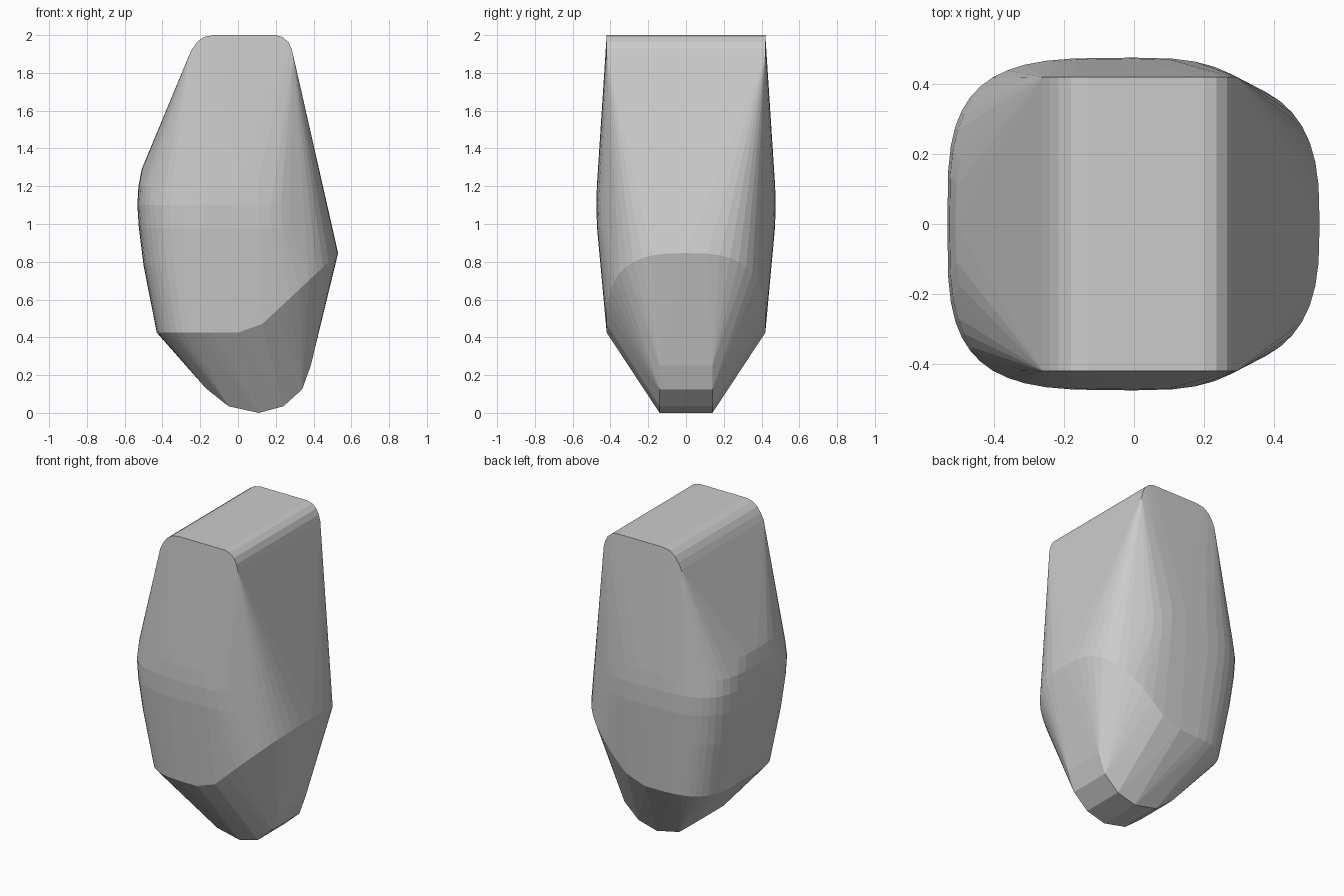
import bpy, bmesh, math

if "Cube" in bpy.data.objects:
    bpy.data.objects.remove(bpy.data.objects["Cube"])

pts = []


def ring(left, right, ry, zfun, n_left=3.6, n_right=2.9, count=48, grow=0.0):
    """Rounded-square loop; zfun gives the height from x."""
    for i in range(count):
        a = 2 * math.pi * i / count
        c, s = math.cos(a), math.sin(a)
        n, rx = (n_right, right) if c > 0 else (n_left, left)
        x = rx * math.copysign(abs(c) ** (2 / n), c)
        z = zfun(x)
        r = ry + grow * (z - 0.425)
        pts.append((x, r * math.copysign(abs(s) ** (2 / n), s), z))


def bar(profile, half):
    """Profile in x-z carried across the depth."""
    for x, z in profile:
        for y in (-half, half):
            pts.append((x, y, z))


# rounded top cap
top = [(-0.26, 1.89), (-0.24, 1.93), (-0.215, 1.965), (-0.18, 1.99), (-0.13, 2.0),
       (0.2, 2.0), (0.235, 1.99), (0.265, 1.965), (0.283, 1.93), (0.293, 1.89)]
bar(top, 0.42)

# narrow faceted foot
foot = [(-0.17, 0.13), (-0.05, 0.035), (0.11, 0.0), (0.24, 0.035), (0.34, 0.125), (0.385, 0.25)]
bar(foot, 0.14)

# lower rim: level on the left, climbing to the point on the right
ring(0.43, 0.53, 0.42, lambda x: 0.425 + max(0, x - 0.08) * 0.935, grow=0.08)

# swelling of the body
ring(0.50, 0.44, 0.452, lambda x: 0.78)
ring(0.525, 0.45, 0.471, lambda x: 0.98)
ring(0.533, 0.44, 0.475, lambda x: 1.10)
ring(0.527, 0.42, 0.472, lambda x: 1.20, n_left=3.4)
ring(0.51, 0.39, 0.464, lambda x: 1.29, n_left=2.8)

# wrap everything in one convex skin
bm = bmesh.new()
for p in pts:
    bm.verts.new(p)
hull = bmesh.ops.convex_hull(bm, input=bm.verts)
junk = {v for v in hull["geom_interior"] + hull["geom_unused"] if isinstance(v, bmesh.types.BMVert)}
bmesh.ops.delete(bm, geom=list(junk), context="VERTS")
bmesh.ops.dissolve_limit(bm, angle_limit=math.radians(0.5), verts=bm.verts, edges=bm.edges)
bmesh.ops.recalc_face_normals(bm, faces=bm.faces)

mesh = bpy.data.meshes.new("faceted_body")
bm.to_mesh(mesh)
bm.free()
body = bpy.data.objects.new("faceted_body", mesh)
bpy.context.collection.objects.link(body)
